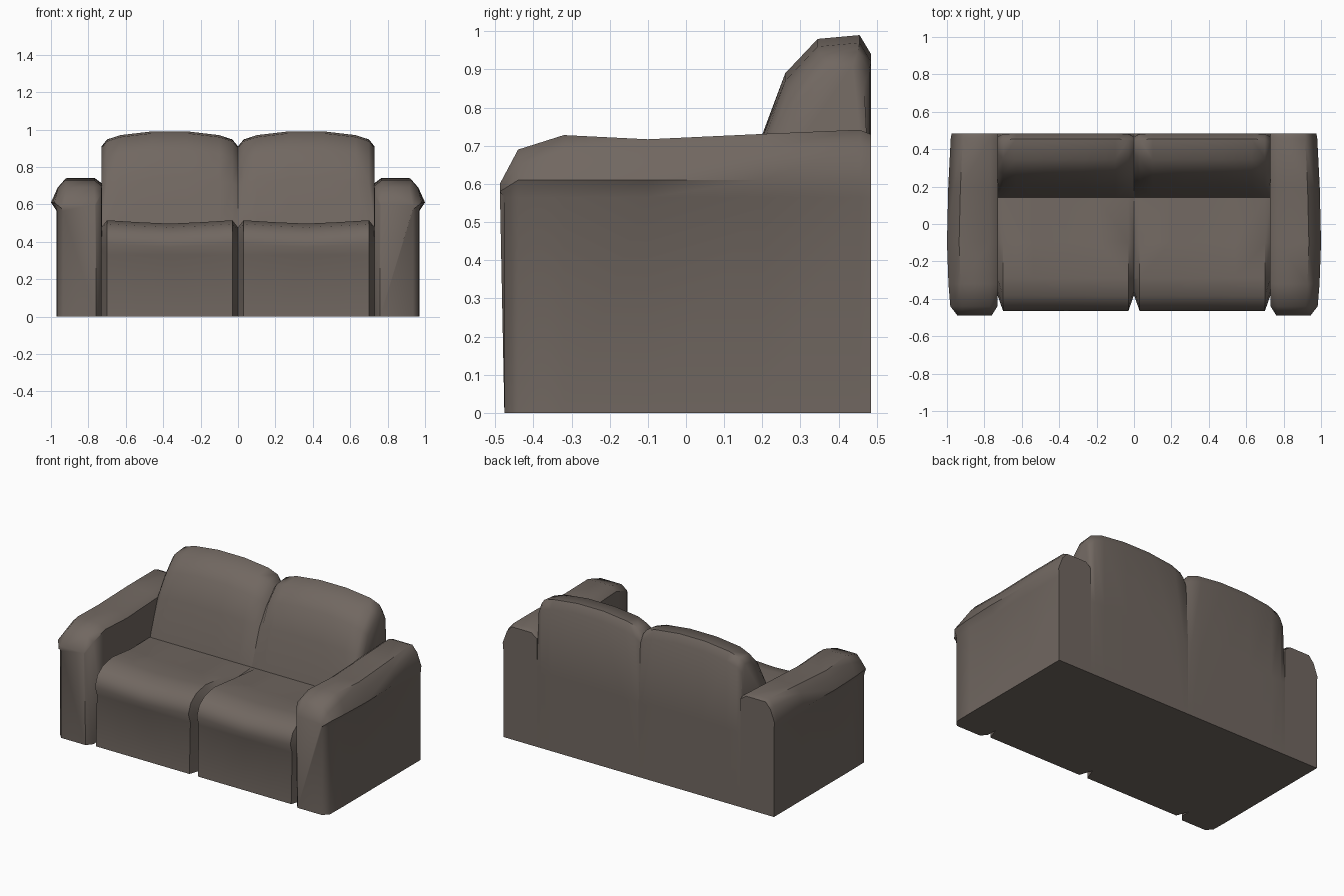
import bpy, bmesh, math

if "Cube" in bpy.data.objects:
    bpy.data.objects.remove(bpy.data.objects["Cube"])

fabric = bpy.data.materials.new("brown fabric")
fabric.diffuse_color = (0.165, 0.137, 0.119, 1)
fabric.use_nodes = True
fabric.node_tree.nodes["Principled BSDF"].inputs["Base Color"].default_value = fabric.diffuse_color


def loft(name, rings, cap_start, cap_end, side):
    """Skin a list of equal-length closed rings; side = -1 mirrors in x."""
    bm = bmesh.new()
    vs = [[bm.verts.new((x * side, y, z)) for x, y, z in r] for r in rings]
    n = len(vs[0])
    for a, b in zip(vs, vs[1:]):
        for i in range(n):
            j = (i + 1) % n
            bm.faces.new((a[i], a[j], b[j], b[i]))
    if cap_start:
        bm.faces.new(vs[0])
    if cap_end:
        bm.faces.new(vs[-1])
    bmesh.ops.recalc_face_normals(bm, faces=bm.faces)
    # open shells: make sure the underside points down
    low = min(bm.faces, key=lambda f: f.calc_center_median().z)
    if low.normal.z > 0.5:
        bmesh.ops.reverse_faces(bm, faces=bm.faces)
    me = bpy.data.meshes.new(name)
    bm.to_mesh(me)
    bm.free()
    me.materials.append(fabric)
    ob = bpy.data.objects.new(name, me)
    bpy.context.collection.objects.link(ob)
    bpy.ops.object.select_all(action='DESELECT')
    ob.select_set(True)
    bpy.context.view_layer.objects.active = ob
    bpy.ops.object.shade_smooth_by_angle(angle=math.radians(48))
    return ob


def arm_rings():
    # y, top height, outer roll x, body outer x, inner x
    stations = [(-0.476, 0.60, 0.945, 0.935, 0.76),
                (-0.44, 0.69, 0.982, 0.968, 0.73),
                (-0.32, 0.728, 0.992, 0.97, 0.728),
                (-0.10, 0.717, 1.0, 0.97, 0.728),
                (0.20, 0.731, 0.993, 0.97, 0.728),
                (0.455, 0.742, 0.98, 0.97, 0.728),
                (0.485, 0.73, 0.975, 0.97, 0.73)]
    rings = []
    for k, (y, t, xr, xo, xi) in enumerate(stations):
        f = 0.012 if k == 0 else 0
        s = 0.15 if k == 0 else 1
        rings.append([(xo, y, 0), (xo, y, 0.565), (xr, y - f, min(0.61, t - 0.02)),
                      (xr - 0.03 * s, y - f, t - 0.04 * s), (xr - 0.065 * s, y - f, t),
                      (xi + 0.04 * s, y - f, t), (xi, y - f, t - 0.03 * s), (xi, y, 0)])
    return rings


def seat_rings():
    profile = [(0.40, 0), (-0.455, 0), (-0.445, 0.33), (-0.465, 0.39), (-0.44, 0.455),
               (-0.385, 0.495), (-0.29, 0.515), (-0.10, 0.495), (0.14, 0.472), (0.40, 0.45)]
    # x, front set-back, top drop
    stations = [(0, 0.085, 0.038), (0.03, 0, 0), (0.19, 0, 0.01), (0.365, 0, 0.018),
                (0.54, 0, 0.01), (0.70, 0, 0), (0.73, 0.085, 0.038)]
    return [[(x, y + (d if y < -0.35 else 0),
              z - (h if z > 0.35 and y < 0 else 0)) for y, z in profile]
            for x, d, h in stations]


def back_rings():
    profile = [(0.485, 0), (0.485, 0.48), (0.485, 0.94), (0.455, 0.99), (0.345, 0.98),
               (0.26, 0.89), (0.20, 0.73), (0.14, 0.47), (0.12, 0.38), (0.12, 0)]
    # x, edge set-back, top drop
    stations = [(0, 0.03, 0.08), (0.03, 0.008, 0.043), (0.10, 0, 0.02), (0.27, 0, 0),
                (0.46, 0, 0), (0.63, 0, 0.02), (0.70, 0.008, 0.043), (0.73, 0.03, 0.08)]
    rings = []
    for x, d, h in stations:
        ring = []
        for y, z in profile:
            k = min(1, max(0, (z - 0.48) / 0.4))
            dy = -d * 0.6 * k if y > 0.4 else d * k
            ring.append((x, y + dy, z - h * k * k))
        rings.append(ring)
    return rings


# matching left and right halves
for side, label in ((1, "right"), (-1, "left")):
    loft(label + "_arm", arm_rings(), True, True, side)
    loft(label + "_seat", seat_rings(), False, False, side)
    loft(label + "_backrest", back_rings(), False, True, side)
